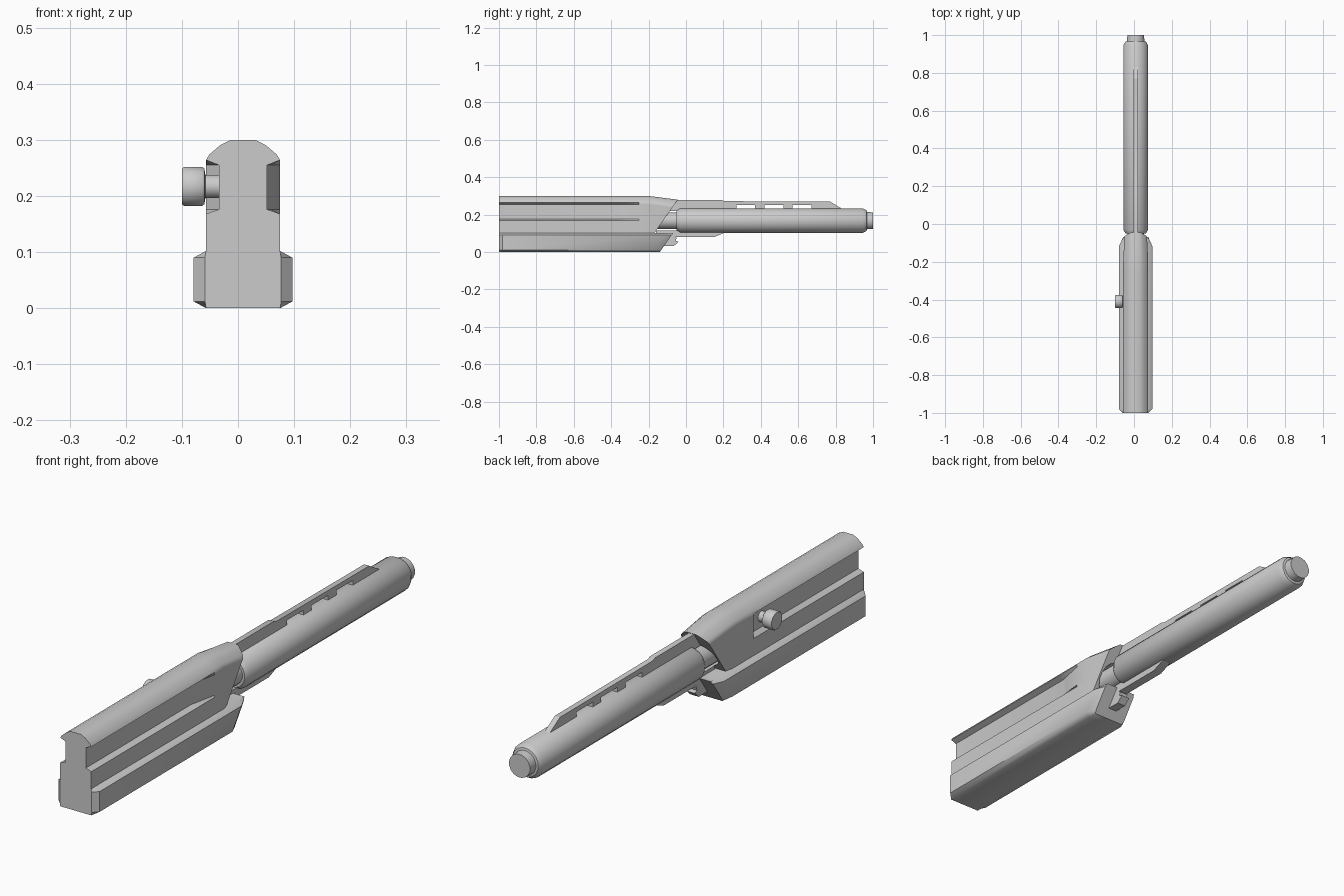
import bpy, bmesh, math
from mathutils import Matrix

if "Cube" in bpy.data.objects:
    bpy.data.objects.remove(bpy.data.objects["Cube"])

CX = 0.009      # centre plane of the body
BZ = 0.168      # barrel axis height


def finish(name, bm, angle=40):
    bmesh.ops.recalc_face_normals(bm, faces=bm.faces[:])
    me = bpy.data.meshes.new(name)
    bm.to_mesh(me)
    bm.free()
    ob = bpy.data.objects.new(name, me)
    bpy.context.collection.objects.link(ob)
    smooth(ob, angle)
    return ob


def smooth(ob, angle=40):
    bpy.ops.object.select_all(action='DESELECT')
    ob.select_set(True)
    bpy.context.view_layer.objects.active = ob
    bpy.ops.object.shade_smooth_by_angle(angle=math.radians(angle))


def loft(name, rings, angle=40):
    """Skin closed rings of points and cap both ends."""
    bm = bmesh.new()
    vs = [[bm.verts.new(p) for p in r] for r in rings]
    n = len(rings[0])
    for a, b in zip(vs, vs[1:]):
        for i in range(n):
            j = (i + 1) % n
            bm.faces.new((a[i], a[j], b[j], b[i]))
    bm.faces.new(vs[0])
    bm.faces.new(vs[-1])
    return finish(name, bm, angle)


def prism(name, profile, half):
    """Side profile in (y, z) given a thickness across x."""
    return loft(name, [[(CX + s * half, y, z) for y, z in profile] for s in (-1, 1)], 30)


def turned(name, profile, origin, axis, seg=16):
    """Profile of (distance along axis, radius)."""
    rings = []
    for d, r in profile:
        ring = []
        for k in range(seg):
            a = 2 * math.pi * (k + 0.5) / seg
            u, v = r * math.cos(a), r * math.sin(a)
            ring.append((origin[0] + (d if axis == 'x' else u),
                         origin[1] + (d if axis == 'y' else u),
                         origin[2] + v))
        rings.append(ring)
    return loft(name, rings)


# Lower rail: wide chamfered bar with a slanted nose
def rail_ring(y, w, shear):
    half = [(0.066, 0.0), (w, 0.012), (w, 0.09), (0.066, 0.102)]
    pts = half + [(-x, z) for x, z in reversed(half)]
    return [(CX + x, y + shear * z, z) for x, z in pts]


loft("lower_rail", [rail_ring(-1, 0.068, 0), rail_ring(-0.98, 0.088, 0),
                    rail_ring(-0.18, 0.088, 0.7), rail_ring(-0.14, 0.07, 0.7)])


# Upper housing: side grooves that fade out, and a slanted front face
def housing_ring(y, gl, gr, w=0.066, front=False):
    def half(g):
        return [(w, 0.095), (w, 0.168), (g, 0.176), (g, 0.255), (w, 0.264),
                (w - 0.006, 0.274), (w - 0.026, 0.291), (0.022, 0.3)]
    pts = half(gr) + [(-x, z) for x, z in reversed(half(gl))]
    out = []
    for x, z in pts:
        yy = y
        if front:
            z -= 0.02 * (z - 0.1) / 0.2
            yy = -0.17 + 0.7 * (z - 0.1)
        out.append((CX + x, yy, z))
    return out


G, W = 0.043, 0.066
housing = loft("upper_housing", [
    housing_ring(-1, G, G), housing_ring(-0.36, G, G),
    housing_ring(-0.33, W, 0.05), housing_ring(-0.25, W, W),
    housing_ring(-0.2, W, W), housing_ring(0, 0.06, 0.06, 0.06, True)], 35)

# Hollow mouth of the housing around the barrel neck
cutter = turned("mouth_cutter", [(-0.21, 0.054), (0.05, 0.054)], (CX, 0, BZ), 'y')
cutter.hide_render = True
mod = housing.modifiers.new("mouth", 'BOOLEAN')
mod.operation = 'DIFFERENCE'
mod.solver = 'EXACT'
mod.object = cutter
bpy.context.view_layer.objects.active = housing
bpy.ops.object.modifier_apply(modifier=mod.name)
bpy.data.objects.remove(cutter, do_unlink=True)
smooth(housing, 35)

# Barrel with neck, chamfered ends and tip
turned("barrel", [(-0.215, 0.045), (-0.05, 0.045), (-0.05, 0.055), (-0.03, 0.067),
                  (0.945, 0.067), (0.965, 0.056), (0.967, 0.047), (1.0, 0.045)],
       (CX, 0, BZ), 'y')

# Top rib with three vent slots
rib = [(-0.1, 0.22), (-0.1, 0.278), (0.19, 0.278), (0.205, 0.272), (0.77, 0.27),
       (0.84, 0.228), (0.84, 0.22)]
for y in (0.57, 0.42, 0.27):
    rib += [(y + 0.1, 0.22), (y + 0.1, 0.252), (y, 0.252), (y, 0.22)]
prism("vented_rib", rib, 0.011)

# Lug under the barrel and its hook
prism("under_lug", [(-0.16, 0.115), (-0.16, 0.08), (0.15, 0.08), (0.205, 0.102),
                    (0.205, 0.115)], 0.018)
prism("lug_hook", [(-0.15, 0.09), (-0.15, 0.032), (-0.065, 0.032), (-0.04, 0.055),
                   (-0.055, 0.06), (-0.05, 0.075), (-0.07, 0.09)], 0.018)

# Side knob on its stem
turned("side_knob", [(-0.1, 0.033), (-0.096, 0.036), (-0.064, 0.036), (-0.06, 0.033),
                     (-0.058, 0.021), (-0.03, 0.021)], (0, -0.41, 0.217), 'x', 12)
